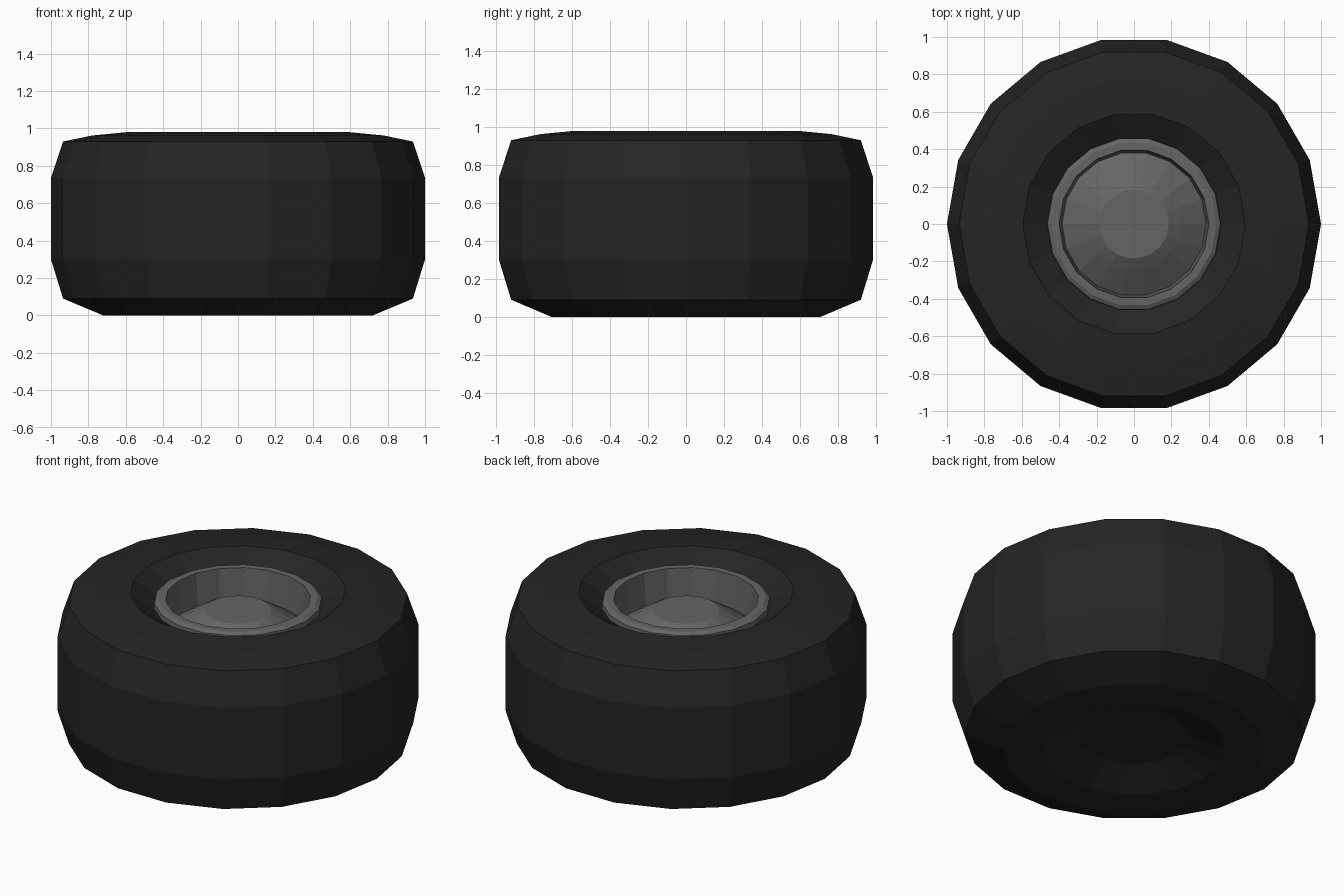
import bpy
import bmesh
import math

cube = bpy.data.objects.get("Cube")
if cube:
    bpy.data.objects.remove(cube, do_unlink=True)

SIDES = 18


def material(name, rgb):
    m = bpy.data.materials.new(name)
    m.use_nodes = True
    m.diffuse_color = (*rgb, 1)
    bsdf = m.node_tree.nodes["Principled BSDF"]
    bsdf.inputs["Base Color"].default_value = (*rgb, 1)
    bsdf.inputs["Roughness"].default_value = 0.8
    return m


def lathe(name, profile, mat, cap_start=False, cap_end=False):
    """Turn an (r, z) profile, listed from bottom outwards and up, around z."""
    bm = bmesh.new()
    rings = []
    for r, z in profile:
        angles = [2 * math.pi * i / SIDES for i in range(SIDES)]
        rings.append([bm.verts.new((r * math.cos(a), r * math.sin(a), z)) for a in angles])
    for low, high in zip(rings, rings[1:]):
        for i in range(SIDES):
            j = (i + 1) % SIDES
            bm.faces.new((low[i], low[j], high[j], high[i]))
    if cap_start:
        bm.faces.new(rings[0][::-1])
    if cap_end:
        bm.faces.new(rings[-1])
    mesh = bpy.data.meshes.new(name)
    bm.to_mesh(mesh)
    bm.free()
    mesh.materials.append(mat)
    obj = bpy.data.objects.new(name, mesh)
    bpy.context.collection.objects.link(obj)
    return obj


rubber = material("black rubber", (0.018, 0.018, 0.018))
metal = material("grey metal", (0.13, 0.13, 0.13))

# Tyre: recessed underside, rounded tread, shallow dip towards the rim
lathe("tyre", [
    (0.30, 0.08), (0.505, 0.0), (0.72, 0.0), (0.935, 0.09),
    (1.0, 0.30), (1.0, 0.735), (0.935, 0.93), (0.78, 0.962),
    (0.595, 0.98), (0.465, 0.895),
], rubber, cap_start=True)

# Rim: raised lip, deep inner wall and a domed hub
lathe("rim", [
    (0.465, 0.895), (0.463, 0.925), (0.44, 0.938), (0.40, 0.938),
    (0.385, 0.74), (0.25, 0.83), (0.185, 0.868),
], metal, cap_end=True)
